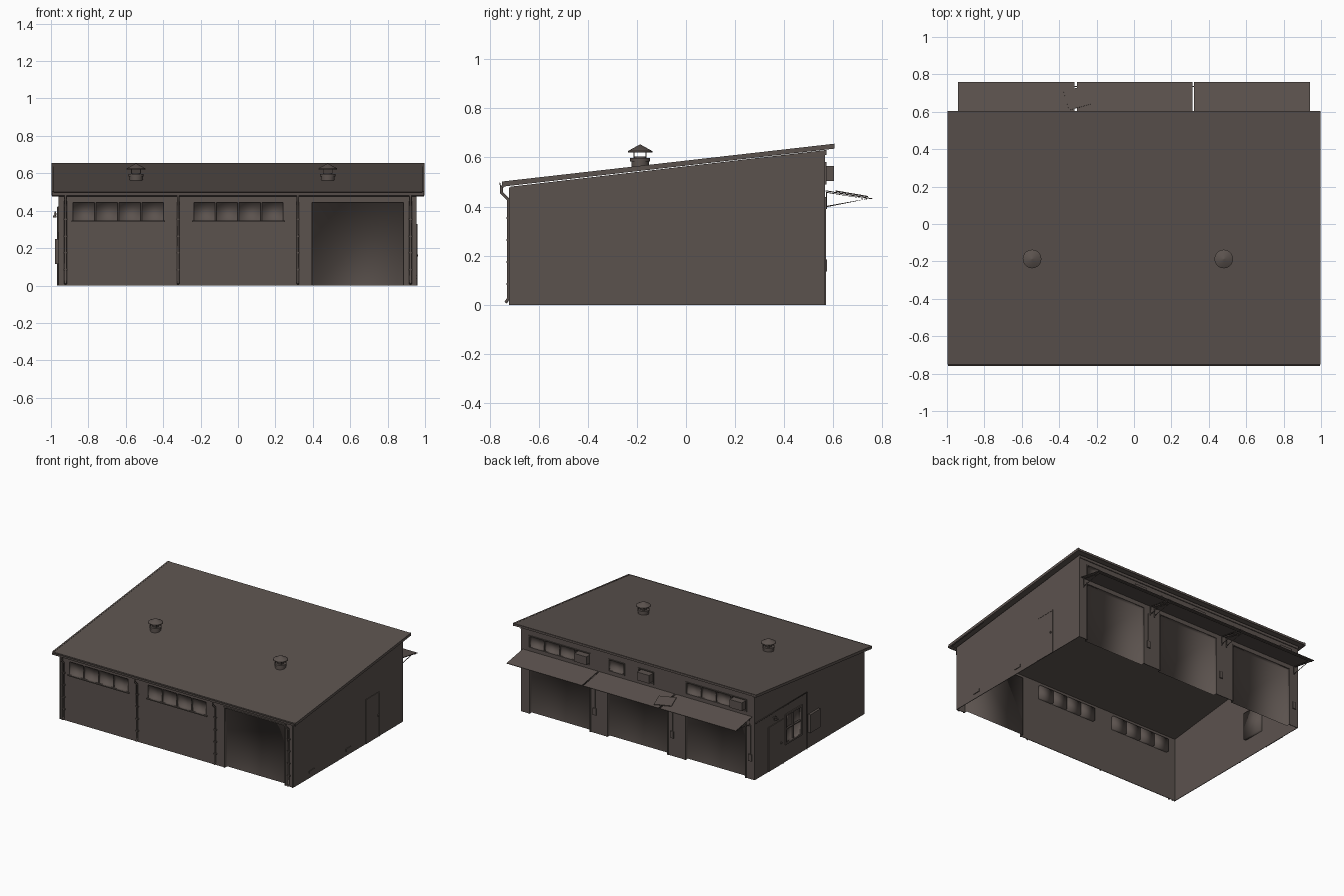
import bpy, bmesh, math
from mathutils import Matrix, Euler

if "Cube" in bpy.data.objects:
    bpy.data.objects.remove(bpy.data.objects["Cube"])

BROWN = bpy.data.materials.new("dark_brown_grey")
BROWN.diffuse_color = (0.105, 0.085, 0.076, 1)
BROWN.use_nodes = True
BROWN.node_tree.nodes["Principled BSDF"].inputs["Base Color"].default_value = BROWN.diffuse_color
XL, XR, YF, YB, T = -0.96, 0.955, -0.716, 0.567, 0.004


def finish(name, bm, recalc=True):
    if recalc:
        bmesh.ops.recalc_face_normals(bm, faces=bm.faces)
    me = bpy.data.meshes.new(name)
    bm.to_mesh(me)
    bm.free()
    ob = bpy.data.objects.new(name, me)
    bpy.context.collection.objects.link(ob)
    me.materials.append(BROWN)
    return ob


def add_box(bm, x0, x1, y0, y1, z0, z1):
    m = Matrix.Translation(((x0 + x1) / 2, (y0 + y1) / 2, (z0 + z1) / 2))
    return bmesh.ops.create_cube(bm, size=1, matrix=m @ Matrix.Diagonal((x1 - x0, y1 - y0, z1 - z0, 1)))["verts"]


def boxes(name, *dims):
    bm = bmesh.new()
    for d in dims:
        add_box(bm, *d)
    return finish(name, bm)


def niches(name, dims, out, floor=True):
    """Smooth recesses: inward-facing boxes, open towards the direction out."""
    bm = bmesh.new()
    for d in dims:
        add_box(bm, *d)
    bm.normal_update()
    gone = [f for f in bm.faces if f.normal.dot(out) > 0.9 or (not floor and f.normal.z < -0.9)]
    bmesh.ops.delete(bm, geom=gone, context="FACES")
    bmesh.ops.reverse_faces(bm, faces=bm.faces)
    for f in bm.faces:
        f.smooth = True
    finish(name, bm, False)


def turned_box(name, loc, size, rot):
    bm = bmesh.new()
    m = Matrix.Translation(loc) @ Euler(rot, "ZYX").to_matrix().to_4x4() @ Matrix.Diagonal((*size, 1))
    bmesh.ops.create_cube(bm, size=1, matrix=m)
    return finish(name, bm)


def prism(name, profile, x0, x1):
    """Side profile (y, z) pulled along x."""
    bm = bmesh.new()
    f = bm.faces.new([bm.verts.new((x0, y, z)) for y, z in profile])
    r = bmesh.ops.extrude_face_region(bm, geom=[f])
    bmesh.ops.translate(bm, vec=(x1 - x0, 0, 0),
                        verts=[v for v in r["geom"] if isinstance(v, bmesh.types.BMVert)])
    return finish(name, bm)


def activate(ob):
    bpy.ops.object.select_all(action="DESELECT")
    ob.select_set(True)
    bpy.context.view_layer.objects.active = ob


def pipe(name, pts, r):
    cu = bpy.data.curves.new(name, "CURVE")
    cu.dimensions = "3D"
    cu.bevel_depth, cu.bevel_resolution, cu.use_fill_caps = r, 1, True
    s = cu.splines.new("POLY")
    s.points.add(len(pts) - 1)
    for p, c in zip(s.points, pts):
        p.co = (*c, 1)
    cu.materials.append(BROWN)
    ob = bpy.data.objects.new(name, cu)
    bpy.context.collection.objects.link(ob)
    activate(ob)
    bpy.ops.object.convert(target="MESH")


def panes(x0, x1, n, gap=0.008):
    w = (x1 - x0) / n
    return [(x0 + i * w + gap / 2, x0 + (i + 1) * w - gap / 2) for i in range(n)]


def frame(a0, a1, z0, z1, w=0.01, foot=False):
    """Trim strips as (a0, a1, z0, z1) around an opening."""
    s = [(a0 - w, a0, z0, z1), (a1, a1 + w, z0, z1), (a0 - w, a1 + w, z1, z1 + w)]
    return s if foot else s + [(a0 - w, a1 + w, z0 - w, z0)]


# Openings: garage bays, window strips, side window
FRONT_BAY = (0.395, 0.885)
BACK_BAYS = [(0.39, 0.885), (-0.245, 0.245), (-0.885, -0.395)]
front_win = panes(-0.885, -0.395, 4) + panes(-0.24, 0.245, 4)
back_win = panes(0.39, 0.885, 4) + panes(-0.89, -0.4, 4) + [(0.11, 0.23), (-0.13, -0.01)]
FZ, BZ, BAY_TOP, BACK_TOP = (0.347, 0.443), (0.495, 0.575), 0.443, 0.43
SIDE_WIN = (0.03, 0.2, 0.14, 0.34)

# Thin hollow walls with cut openings, open below
walls = prism("walls", [(YF, 0), (YB, 0), (YB, 0.63), (YF, 0.481)], XL, XR)
hollow = prism("hollow_cutter", [(YF + T, -0.1), (YB - T, -0.1), (YB - T, 0.624), (YF + T, 0.476)], XL + T, XR - T)
cuts = [(a, b, YF - 0.05, YF + 0.03, *FZ) for a, b in front_win]
cuts += [(a, b, YB - 0.03, YB + 0.05, *BZ) for a, b in back_win]
cuts += [(*FRONT_BAY, YF - 0.05, YF + 0.03, -0.1, BAY_TOP)]
cuts += [(a, b, YB - 0.03, YB + 0.05, -0.1, BACK_TOP) for a, b in BACK_BAYS]
cuts += [(XL - 0.05, XL + 0.03, *SIDE_WIN)]
openings = boxes("opening_cutter", *cuts)
for c in (hollow, openings):
    m = walls.modifiers.new(c.name, "BOOLEAN")
    m.operation, m.solver, m.object = "DIFFERENCE", "EXACT", c
    activate(walls)
    bpy.ops.object.modifier_apply(modifier=m.name)
    bpy.data.objects.remove(c)

# Recessed windows and garage doors
D = 0.025
FRONT, BACK, LEFT = Matrix.Identity(3)[1] * -1, Matrix.Identity(3)[1], Matrix.Identity(3)[0] * -1
niches("front_windows", [(a, b, YF, YF + D, *FZ) for a, b in front_win], FRONT)
niches("back_windows", [(a, b, YB - D, YB, *BZ) for a, b in back_win], BACK)
niches("left_window", [(XL, XL + D, *SIDE_WIN)], LEFT)
niches("front_garage_door", [(*FRONT_BAY, YF, YF + D, 0, BAY_TOP)], FRONT, False)
niches("back_garage_doors", [(a, b, YB - D, YB, 0, BACK_TOP) for a, b in BACK_BAYS], BACK, False)

# Trim round the openings
trim = [(a, b, YF - 0.006, YF, c, d) for a, b, c, d in frame(*FRONT_BAY, 0, BAY_TOP, 0.008, True)]
for x0, x1 in ((-0.885, -0.395), (-0.24, 0.245)):
    trim.append((x0 - 0.005, x1 + 0.005, YF - 0.01, YF, 0.34, 0.347))
for bay in BACK_BAYS:
    trim += [(a, b, YB, YB + 0.004, c, d) for a, b, c, d in frame(*bay, 0, BACK_TOP, 0.008, True)]
for x0, x1 in [(0.39, 0.885), (-0.89, -0.4)] + back_win[8:]:
    trim += [(a, b, YB, YB + 0.005, c, d) for a, b, c, d in frame(x0, x1, *BZ, 0.006)]
trim += [(XL - 0.008, XL, a, b, c, d) for a, b, c, d in frame(*SIDE_WIN, 0.012)]
trim += [(XL - 0.004, XL + 0.01, 0.11, 0.118, 0.14, 0.34), (XL - 0.004, XL + 0.01, 0.03, 0.2, 0.235, 0.243)]
boxes("opening_trim", *trim)

# Side doors with frames and knobs
boxes("right_door", (XR, XR + 0.002, 0.14, 0.285, 0, 0.322),
      *[(XR, XR + 0.004, a, b, c, d) for a, b, c, d in frame(0.14, 0.285, 0, 0.322, 0.008, True)],
      (XR, XR + 0.008, 0.267, 0.277, 0.155, 0.167))
boxes("left_door", (XL - 0.002, XL, 0.24, 0.4, 0, 0.322),
      *[(XL - 0.005, XL, a, b, c, d) for a, b, c, d in frame(0.24, 0.4, 0, 0.322, 0.008, True)],
      (XL - 0.009, XL, 0.255, 0.265, 0.155, 0.167))
boxes("right_wall_grilles", *[(XR, XR + 0.005, y, y + 0.058, 0.036, 0.054) for y in (-0.532, -0.103)])

# Left wall meter box, lamp and conduit
boxes("meter_box", (XL - 0.018, XL, -0.18, -0.06, 0.115, 0.25))
boxes("door_lamp", (XL - 0.025, XL, 0.335, 0.35, 0.38, 0.384), (XL - 0.028, XL - 0.01, 0.328, 0.357, 0.365, 0.374),
      (XL - 0.02, XL - 0.014, 0.339, 0.346, 0.37, 0.395))
pipe("left_conduit", [(XL - 0.003, 0.56, 0.42), (XL - 0.003, -0.04, 0.42), (XL - 0.003, -0.04, 0.0)], 0.004)

# Roof slab with edge boards
prism("roof", [(-0.75, 0.487), (0.602, 0.641), (0.602, 0.655), (-0.75, 0.5)], -0.995, 0.995)
for x in (-0.997, 0.985):
    prism("roof_edge_board", [(-0.75, 0.481), (0.604, 0.636), (0.604, 0.656), (-0.75, 0.502)], x, x + 0.012)
boxes("back_eave_board", (-0.985, 0.985, 0.594, 0.604, 0.638, 0.652), (XL, XR, YB, YB + 0.006, 0.61, 0.63))

# Front gutter and downpipes with brackets
prism("gutter", [(-0.76, 0.498), (-0.758, 0.482), (-0.745, 0.477), (-0.735, 0.483), (-0.735, 0.492),
                 (-0.74, 0.484), (-0.754, 0.486), (-0.757, 0.498)], -0.995, 0.995)
for x in (-0.922, -0.32, 0.32, 0.922):
    pipe("downpipe", [(x, -0.752, 0.485), (x, -0.752, 0.457), (x, -0.724, 0.428), (x, -0.724, 0.025),
                      (x, -0.735, 0.008)], 0.007)
    boxes("downpipe_brackets", *[(x - 0.01, x + 0.01, -0.7315, YF, z, z + 0.008) for z in (0.08, 0.17, 0.26, 0.35)])
boxes("corner_strips", *[(x, x + 0.01, YF - 0.005, YF, 0, 0.478) for x in (XL, -0.945, XR - 0.012)])

# Roof vents
for x in (-0.545, 0.48):
    bm = bmesh.new()
    for r1, r2, z0, z1 in ((0.036, 0.036, 0.55, 0.584), (0.041, 0.041, 0.584, 0.597), (0.024, 0.024, 0.597, 0.603),
                           (0.05, 0.05, 0.621, 0.626), (0.05, 0.003, 0.626, 0.652)):
        bmesh.ops.create_cone(bm, cap_ends=True, segments=20, radius1=r1, radius2=r2, depth=z1 - z0,
                              matrix=Matrix.Translation((x, -0.187, (z0 + z1) / 2)))
    for k in range(4):
        a = math.pi / 4 + k * math.pi / 2
        px, py = x + 0.034 * math.cos(a), -0.187 + 0.034 * math.sin(a)
        add_box(bm, px - 0.002, px + 0.002, py - 0.002, py + 0.002, 0.59, 0.625)
    activate(finish("roof_vent", bm))
    bpy.ops.object.shade_smooth_by_angle(angle=math.radians(30))

# Awning panels, loose patch and brackets
for x0, x1 in ((-0.94, -0.317), (-0.305, 0.312), (0.322, 0.94)):
    turned_box("awning_panel", ((x0 + x1) / 2, 0.664, 0.448), (x1 - x0, 0.193, 0.004), (-0.17, 0, 0))
turned_box("awning_patch", (-0.302, 0.675, 0.452), (0.125, 0.105, 0.005), (-0.17, 0, math.radians(16)))
for x in (-0.92, -0.33, -0.29, 0.3, 0.335, 0.92):
    pipe("awning_bracket", [(x, 0.572, 0.4), (x, 0.735, 0.431), (x, 0.572, 0.458), (x, 0.572, 0.39)], 0.003)
pipe("awning_rail", [(-0.94, 0.735, 0.431), (0.94, 0.735, 0.431)], 0.003)

# Back wall air units and door controls
for x in (0.445, -0.07, -0.83):
    boxes("air_unit", (x - 0.05, x + 0.05, YB - 0.02, 0.603, 0.505, 0.565))
for x in (0.35, -0.285, -0.925):
    boxes("door_control", (x - 0.013, x + 0.013, YB, YB + 0.008, 0.135, 0.185),
          (x - 0.004, x + 0.004, YB, YB + 0.004, 0.185, 0.4))
